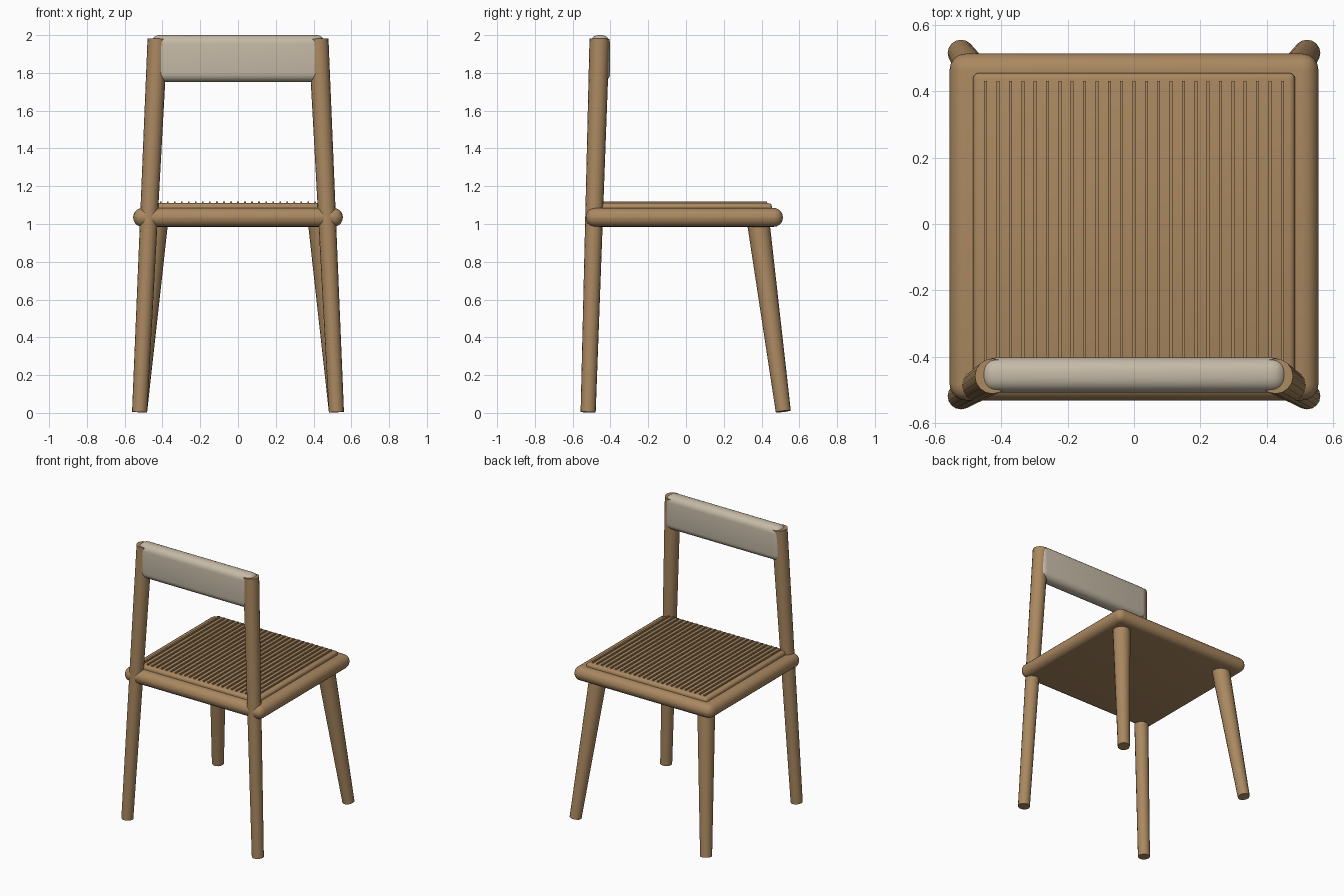
import bpy, bmesh, math
from mathutils import Vector

if "Cube" in bpy.data.objects:
    bpy.data.objects.remove(bpy.data.objects["Cube"])


def material(name, rgb):
    m = bpy.data.materials.new(name)
    m.diffuse_color = (*rgb, 1)
    m.use_nodes = True
    m.node_tree.nodes["Principled BSDF"].inputs["Base Color"].default_value = m.diffuse_color
    return m


WOOD = material("warm_wood", (0.40, 0.246, 0.117))
FABRIC = material("pale_fabric", (0.56, 0.49, 0.385))


def finish(obj, name, mat):
    obj.name = name
    obj.data.materials.append(mat)
    bpy.ops.object.shade_smooth_by_angle(angle=math.radians(35))
    return obj


def rounded_box(name, lo, hi, bevel, segments, mat):
    lo, hi = Vector(lo), Vector(hi)
    bpy.ops.mesh.primitive_cube_add(size=1, location=(lo + hi) / 2)
    obj = bpy.context.object
    obj.scale = hi - lo
    bpy.ops.object.transform_apply(location=False, rotation=False, scale=True)
    mod = obj.modifiers.new("bevel", 'BEVEL')
    mod.width, mod.segments = bevel, segments
    bpy.ops.object.modifier_apply(modifier=mod.name)
    return finish(obj, name, mat)


def tapered_rod(name, a, b, r1, r2, mat):
    a, b = Vector(a), Vector(b)
    axis = b - a
    bpy.ops.mesh.primitive_cone_add(vertices=16, radius1=r1, radius2=r2,
                                    depth=axis.length, location=(a + b) / 2)
    obj = bpy.context.object
    obj.rotation_mode = 'QUATERNION'
    obj.rotation_quaternion = Vector((0, 0, 1)).rotation_difference(axis)
    return finish(obj, name, mat)


# Seat frame with fully rounded edges, and the raised panel on it
rounded_box("seat_frame", (-0.555, -0.531, 0.985), (0.555, 0.513, 1.085), 0.049, 5, WOOD)
rounded_box("seat_panel", (-0.485, -0.47, 1.04), (0.485, 0.455, 1.11), 0.018, 3, WOOD)

# Narrow ribs running front to back across the panel
bm = bmesh.new()
for i in range(25):
    verts = bmesh.ops.create_cube(bm, size=1)["verts"]
    bmesh.ops.scale(bm, vec=(0.009, 0.876, 0.018), verts=verts)
    bmesh.ops.translate(bm, vec=((i - 12) * 0.0372, -0.008, 1.110), verts=verts)
mesh = bpy.data.meshes.new("seat_ribs")
bm.to_mesh(mesh)
bm.free()
mesh.materials.append(WOOD)
bpy.context.collection.objects.link(bpy.data.objects.new("seat_ribs", mesh))

# Splayed legs; the ones under the backrest run on upward as posts
for side, s in (("left", -1), ("right", 1)):
    tapered_rod(f"post_leg_{side}", (s * 0.521, -0.518, 0.004),
                (s * 0.426, -0.458, 1.98), 0.040, 0.053, WOOD)
    tapered_rod(f"short_leg_{side}", (s * 0.521, 0.515, 0.008),
                (s * 0.428, 0.380, 1.03), 0.040, 0.060, WOOD)

# Padded backrest between the posts
rounded_box("backrest", (-0.46, -0.507, 1.752), (0.46, -0.402, 2.0), 0.045, 5, FABRIC)
